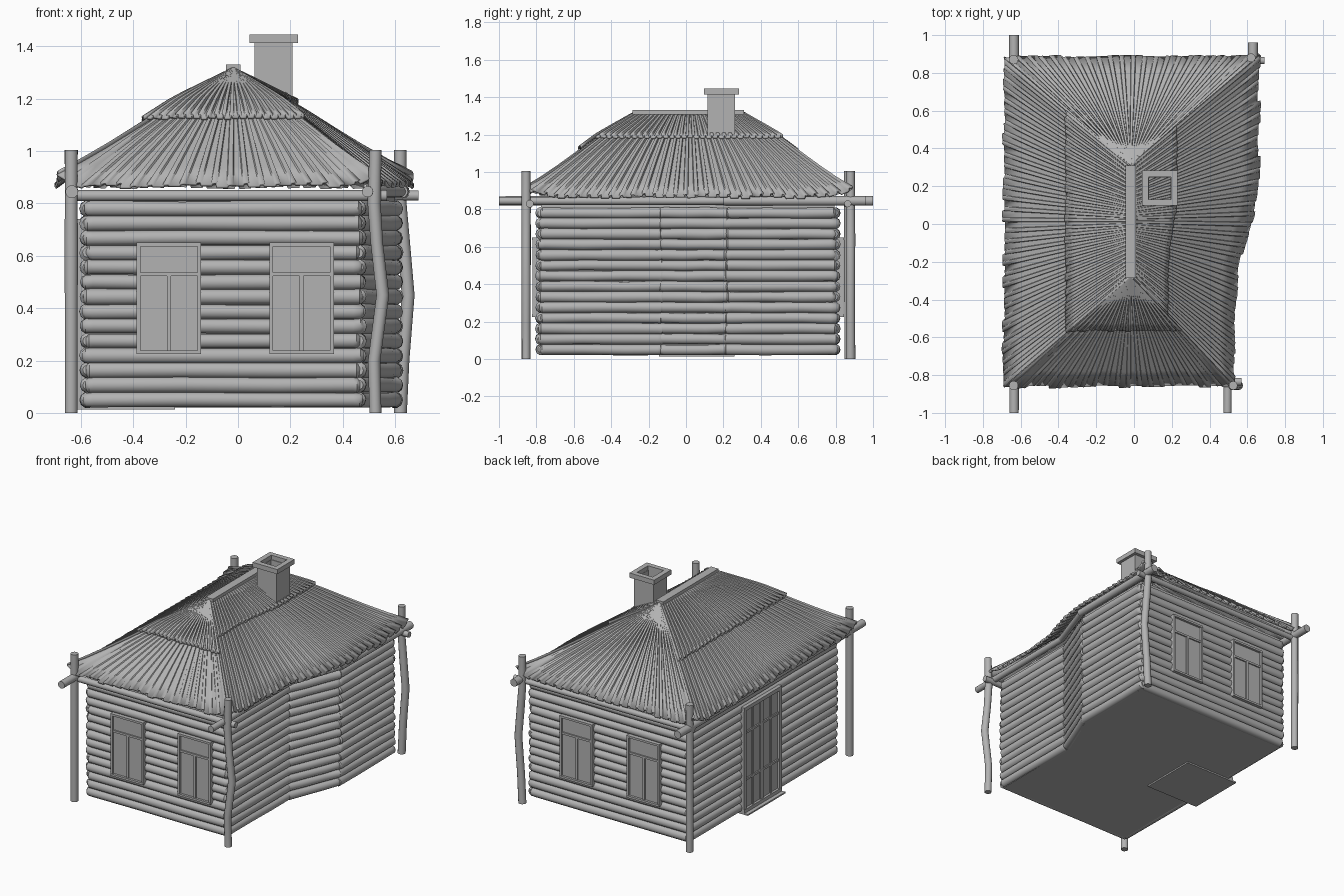
import bpy, bmesh, math, random
from mathutils import Vector

random.seed(4)
if "Cube" in bpy.data.objects:
    bpy.data.objects.remove(bpy.data.objects["Cube"], do_unlink=True)

GREY = (0.45, 0.45, 0.45, 1)
grey = bpy.data.materials.new("weathered_grey")
grey.use_nodes = True
grey.diffuse_color = GREY
grey.node_tree.nodes["Principled BSDF"].inputs["Base Color"].default_value = GREY
made = []


def finish(bm, name):
    bmesh.ops.recalc_face_normals(bm, faces=bm.faces[:])
    mesh = bpy.data.meshes.new(name)
    bm.to_mesh(mesh)
    bm.free()
    mesh.materials.append(grey)
    ob = bpy.data.objects.new(name, mesh)
    bpy.context.collection.objects.link(ob)
    made.append(ob)
    return ob


def box(bm, a, b):
    lo = [min(p, q) for p, q in zip(a, b)]
    hi = [max(p, q) for p, q in zip(a, b)]
    for v in bmesh.ops.create_cube(bm, size=1)["verts"]:
        v.co = [hi[i] if v.co[i] > 0 else lo[i] for i in range(3)]


def bridge(bm, rings):
    for r0, r1 in zip(rings, rings[1:]):
        for k in range(len(r0)):
            j = (k + 1) % len(r0)
            bm.faces.new((r0[k], r0[j], r1[j], r1[k]))
    bm.faces.new(rings[0][::-1])
    bm.faces.new(rings[-1])


def tube(bm, pts, radii, sides=10):
    pts = [Vector(p) for p in pts]
    turn = (pts[-1] - pts[0]).to_track_quat("Z", "Y")
    rings = []
    for p, r in zip(pts, radii):
        ring = []
        for k in range(sides):
            a = math.tau * k / sides
            ring.append(bm.verts.new(p + turn @ Vector((r * math.cos(a), r * math.sin(a), 0))))
        rings.append(ring)
    bridge(bm, rings)


# Log walls: stacked round logs with softened ends
LOGS, BASE, PITCH = 14, 0.022, 0.0562


def log_wall(name, a, b):
    bm = bmesh.new()
    a, b = Vector((*a, 0)), Vector((*b, 0))
    step = (b - a).normalized()
    length = (b - a).length
    for i in range(LOGS):
        z = BASE + PITCH * (i + 0.5)
        ends = random.uniform(-0.008, 0.008)
        stops = [-0.012 + ends, ends, 0.02, length * 0.35, length * 0.7,
                 length - 0.02, length - ends, length + 0.012 - ends]
        r = random.uniform(0.029, 0.032)
        pts, radii = [], []
        for k, s in enumerate(stops):
            pts.append(a + step * s + Vector((0, 0, z + random.uniform(-0.002, 0.002))))
            radii.append(r * (0.6 if k in (0, 7) else random.uniform(0.94, 1.03)))
        tube(bm, pts, radii)
    finish(bm, name)


corners = [(-0.575, -0.775), (0.46, -0.775), (0.46, -0.13),
           (0.60, 0.22), (0.60, 0.795), (-0.575, 0.795)]
names = ["front_wall", "left_wall_front", "left_wall_bend",
         "left_wall_back", "back_wall", "right_wall"]
for i, name in enumerate(names):
    log_wall(name, corners[i], corners[(i + 1) % 6])

# Solid core that closes the gaps between logs and makes the floor
bm = bmesh.new()
bridge(bm, [[bm.verts.new((x, y, z)) for x, y in corners] for z in (0.022, 0.832)])
finish(bm, "house_core")


# Framed joinery: thin back plate, outer casing and bars, on a wall of given axis and side
def joinery(name, axis, side, depth, u0, u1, z0, z1, uprights, rails, case=0.014):
    bm = bmesh.new()

    def part(a0, a1, w0, w1, d):
        def at(u, dd, w):
            return (u, side * dd, w) if axis == "y" else (side * dd, u, w)
        box(bm, at(a0, depth - 0.05, w0), at(a1, depth + d, w1))

    part(u0, u1, z0, z1, 0)
    for u in (u0, u1 - case):
        part(u, u + case, z0, z1, 0.014)
    for z in (z0, z1 - case):
        part(u0, u1, z, z + case, 0.016)
    for u, w0, w1 in uprights:
        part(u - 0.008, u + 0.008, w0, w1, 0.008)
    for z in rails:
        part(u0, u1, z - 0.007, z + 0.007, 0.009)
    finish(bm, name)


for label, side, depth in (("front", -1, 0.808), ("back", 1, 0.828)):
    for which, u0 in (("right", -0.387), ("left", 0.12)):
        mid = u0 + 0.123
        joinery(f"{label}_window_{which}", "y", side, depth, u0, u0 + 0.246, 0.225, 0.65,
                [(mid, 0.23, 0.53)], [0.53])
joinery("double_door", "x", -1, 0.608, -0.145, 0.26, 0.02, 0.74,
        [(u, 0.02, 0.73) for u in (-0.04, 0.05, 0.066, 0.155)], [0.24, 0.56], 0.025)
bm = bmesh.new()
box(bm, (-0.65, -0.145, 0.012), (-0.24, 0.26, 0.022))
finish(bm, "door_threshold")


# Corner posts, two of them crooked
def pole(name, pts, r):
    bm = bmesh.new()
    tube(bm, pts, [r * random.uniform(0.95, 1.05) for p in pts], 12)
    finish(bm, name)


def post(name, x, y, bends, r=0.024):
    heights = [0, 0.2, 0.45, 0.65, 0.8, 1.005]
    pole(name, [(x + b, y, z) for b, z in zip(bends, heights)], r)


straight = [0] * 6
post("front_right_post", -0.637, -0.855, straight, 0.025)
post("back_right_post", -0.637, 0.87, straight)
post("front_left_post", 0.525, -0.855, [0, -0.005, 0.028, 0.005, -0.005, 0])
post("back_left_post", 0.62, 0.88, [0, 0.01, 0.03, 0.012, 0, 0])

# Eave beams lashed across the posts
pole("right_eave_beam", [(-0.635, -1.0, 0.845), (-0.635, 0, 0.845), (-0.635, 1.0, 0.845)], 0.025)
pole("left_eave_beam_front", [(0.495, -1.0, 0.845), (0.5, -0.13, 0.845)], 0.021)
pole("left_eave_beam_bend", [(0.5, -0.14, 0.845), (0.625, 0.22, 0.845)], 0.021)
pole("left_eave_beam_back", [(0.625, 0.2, 0.845), (0.63, 0.96, 0.845)], 0.025)
pole("front_eave_beam", [(-0.64, -0.835, 0.83), (0.57, -0.835, 0.83)], 0.021)
pole("back_eave_beam", [(-0.66, 0.86, 0.83), (0.69, 0.865, 0.83)], 0.019)


# Roof slopes: narrow raised battens fan out from the ridge to the eaves
def along(path, u):
    lengths = [(Vector(q) - Vector(p)).length for p, q in zip(path, path[1:])]
    s = u * sum(lengths)
    for p, q, d in zip(path, path[1:], lengths):
        if s < d:
            return Vector(p).lerp(Vector(q), s / d)
        s -= d
    return Vector(path[-1])


def slope(name, eave, ridge, battens, reach=1.0, lift=0.0, rib=0.014, rows=7):
    bm = bmesh.new()
    cols = []
    us = [((i + f) / battens, h) for i in range(battens)
          for f, h in ((0, 0), (0.64, 0), (0.7, 1), (0.94, 1))] + [(1, 0)]
    for k, (u, h) in enumerate(us):
        if k % 4 == 0:
            end = reach * random.uniform(0.985, 1.012)
        low, high = along(eave, u), along(ridge, u)
        corner = max(0, abs(2 * u - 1) - 0.8) / 0.2
        col = []
        for r in range(rows + 1):
            t = end * r / rows
            p = high.lerp(low, t)
            z = 1.312 - 0.447 * t + 0.012 * math.sin(math.pi * t)
            z += h * rib * min(1, 0.3 + 2 * t) + lift * min(1, 3 * t) + 0.045 * corner ** 2 * t ** 4
            col.append(bm.verts.new((p.x, p.y, z)))
        cols.append(col)
    for c0, c1 in zip(cols, cols[1:]):
        for r in range(rows):
            bm.faces.new((c0[r], c0[r + 1], c1[r + 1], c1[r]))
    bmesh.ops.remove_doubles(bm, verts=bm.verts[:], dist=0.0002)
    ob = finish(bm, name)
    mod = ob.modifiers.new("thickness", "SOLIDIFY")
    mod.thickness = 0.011
    mod.offset = 0


fr, fl, bl, br = (-0.69, -0.86), (0.53, -0.86), (0.66, 0.885), (-0.69, 0.885)
near, far = (-0.018, -0.28), (-0.018, 0.31)
left_eave = [fl, (0.53, -0.45), (0.56, -0.2), (0.635, 0.05), (0.66, 0.2), bl]
slope("roof_right", [br, fr], [far, near], 30)
slope("roof_front", [fr, fl], [near], 20, rib=0.008)
slope("roof_left", left_eave, [near, far], 30)
slope("roof_back", [bl, br], [far], 22)
slope("upper_roof_right", [br, fr], [far, near], 30, 0.51, 0.02)
slope("upper_roof_front", [fr, fl], [near], 20, 0.49, 0.02)
slope("upper_roof_left", left_eave, [near, far], 30, 0.36, 0.02)

# Ridge board
bm = bmesh.new()
box(bm, (-0.045, -0.285, 1.308), (0.01, 0.31, 1.33))
finish(bm, "ridge_board")


# Hollow chimney with a wider cap
def hollow(name, cx, cy, half, wall, z0, z1):
    bm = bmesh.new()
    inner = half - wall
    for s in (-1, 1):
        box(bm, (cx + s * inner, cy - half, z0), (cx + s * half, cy + half, z1))
        box(bm, (cx - inner, cy + s * inner, z0), (cx + inner, cy + s * half, z1))
    finish(bm, name)


hollow("chimney_stack", 0.136, 0.188, 0.073, 0.016, 1.1, 1.415)
hollow("chimney_cap", 0.136, 0.19, 0.093, 0.034, 1.413, 1.445)

# Soft shading on the round logs, crisp on the joinery and battens
bpy.ops.object.select_all(action="DESELECT")
for ob in made:
    ob.select_set(True)
bpy.context.view_layer.objects.active = made[0]
bpy.ops.object.shade_smooth_by_angle(angle=math.radians(40))
